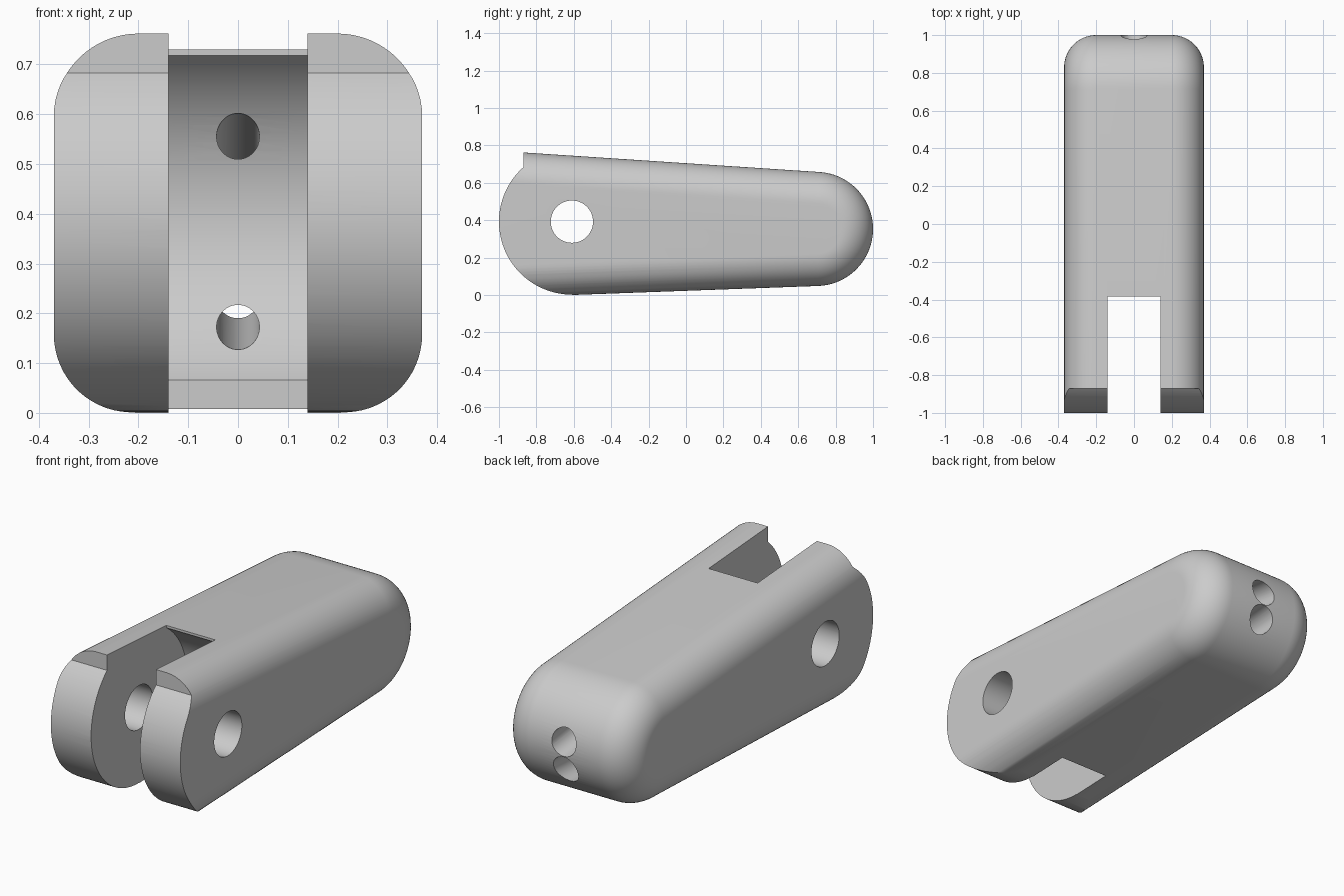
import bpy, bmesh, math
from mathutils import Vector

if "Cube" in bpy.data.objects:
    bpy.data.objects.remove(bpy.data.objects["Cube"], do_unlink=True)

HALF_W, FILLET = 0.37, 0.17
BACK_Y, BACK_Z, BACK_R = 0.695, 0.353, 0.305      # rounded back end
PIVOT_Y, PIVOT_Z, PIVOT_R = -0.61, 0.392, 0.39    # hinge axis and front curve
TOP_N, BOTTOM_N = math.radians(86.22), math.radians(-87.9)

grey = bpy.data.materials.new("plain grey")
grey.use_nodes = True
grey.diffuse_color = (0.6, 0.6, 0.6, 1)
grey.node_tree.nodes["Principled BSDF"].inputs["Base Color"].default_value = (0.6, 0.6, 0.6, 1)


def loft(name, rings):
    """Closed skin through rings of (x, y, z) points, capped at both ends."""
    bm = bmesh.new()
    loops = [[bm.verts.new(p) for p in ring] for ring in rings]
    n = len(loops[0])
    for a, b in zip(loops, loops[1:]):
        for i in range(n):
            j = (i + 1) % n
            bm.faces.new((a[i], a[j], b[j], b[i]))
    bm.faces.new(loops[0][::-1])
    bm.faces.new(loops[-1])
    bmesh.ops.recalc_face_normals(bm, faces=bm.faces)
    mesh = bpy.data.meshes.new(name)
    bm.to_mesh(mesh)
    bm.free()
    obj = bpy.data.objects.new(name, mesh)
    mesh.materials.append(grey)
    bpy.context.collection.objects.link(obj)
    return obj


def extrude_x(name, profile, half):
    return loft(name, [[(x, y, z) for y, z in profile] for x in (-half, half)])


def rod(name, start, end, radius, sides=64):
    start, end = Vector(start), Vector(end)
    axis = end - start
    bpy.ops.mesh.primitive_cylinder_add(vertices=sides, radius=radius, depth=axis.length,
                                        location=(start + end) / 2,
                                        rotation=axis.to_track_quat('Z', 'Y').to_euler())
    obj = bpy.context.object
    obj.name = name
    obj.data.materials.append(grey)
    return obj


def side_profile(inset):
    """Tapered outline with a round back, shrunk by the inset."""
    r = BACK_R - inset
    pts = []
    for i in range(49):
        a = BOTTOM_N + (TOP_N - BOTTOM_N) * i / 48
        pts.append((BACK_Y + r * math.cos(a), BACK_Z + r * math.sin(a)))
    front = -1.1

    def run_to_front(p, normal):
        return (front, p[1] + (p[0] - front) * math.cos(normal) / math.sin(normal))
    return [run_to_front(pts[0], BOTTOM_N)] + pts + [run_to_front(pts[-1], TOP_N)]


# Body with rounded long edges
STEPS = 16
half_rings = []
for i in range(STEPS + 1):
    t = math.pi / 2 * i / STEPS
    half_rings.append((HALF_W - FILLET + FILLET * math.sin(t), FILLET * (1 - math.cos(t))))
sections = [(-x, d) for x, d in reversed(half_rings)] + half_rings
body = loft("link_body", [[(x, y, z) for y, z in side_profile(d)] for x, d in sections])

# Front trim: curved nose with a small step under the top
step_y = -0.87
a0 = math.acos((step_y - PIVOT_Y) / PIVOT_R)
nose = [(step_y, 1.0)]
for i in range(49):
    a = a0 + (1.5 * math.pi - a0) * i / 48
    nose.append((PIVOT_Y + PIVOT_R * math.cos(a), PIVOT_Z + PIVOT_R * math.sin(a)))
nose += [(PIVOT_Y, -0.2), (-1.3, -0.2), (-1.3, 1.0)]
cutters = [extrude_x("nose_cutter", nose, 0.6)]

# Fork slot with a hollow round floor
slot = [(-1.3, -0.2), (-0.385, -0.2), (-0.385, 1.0), (-1.3, 1.0)]
cutters.append(extrude_x("slot_cutter", slot, 0.14))
cutters.append(rod("slot_floor_cutter", (-0.14, PIVOT_Y, PIVOT_Z), (0.14, PIVOT_Y, PIVOT_Z), 0.396, 128))

# Hinge pin hole
cutters.append(rod("pin_cutter", (-0.6, PIVOT_Y, PIVOT_Z), (0.6, PIVOT_Y, PIVOT_Z), 0.113))

# Two cord channels, wider at the back
for label, z_front, z_back in (("upper", 0.558, 0.397), ("lower", 0.173, 0.25)):
    a, b = Vector((0, -0.27, z_front)), Vector((0, 0.98, z_back))
    cutters.append(rod(label + "_cord_cutter", a.lerp(b, -0.12), a.lerp(b, 1.1), 0.043, 48))
    cutters.append(rod(label + "_cord_mouth_cutter", a.lerp(b, 0.78), a.lerp(b, 1.15), 0.069, 48))

for c in cutters:
    mod = body.modifiers.new(c.name, 'BOOLEAN')
    mod.operation, mod.solver, mod.object = 'DIFFERENCE', 'EXACT', c

bpy.ops.object.select_all(action='DESELECT')
body.select_set(True)
bpy.context.view_layer.objects.active = body
for c in cutters:
    bpy.ops.object.modifier_apply(modifier=c.name)
for c in cutters:
    bpy.data.objects.remove(c, do_unlink=True)
bpy.ops.object.shade_smooth_by_angle(angle=math.radians(30))
